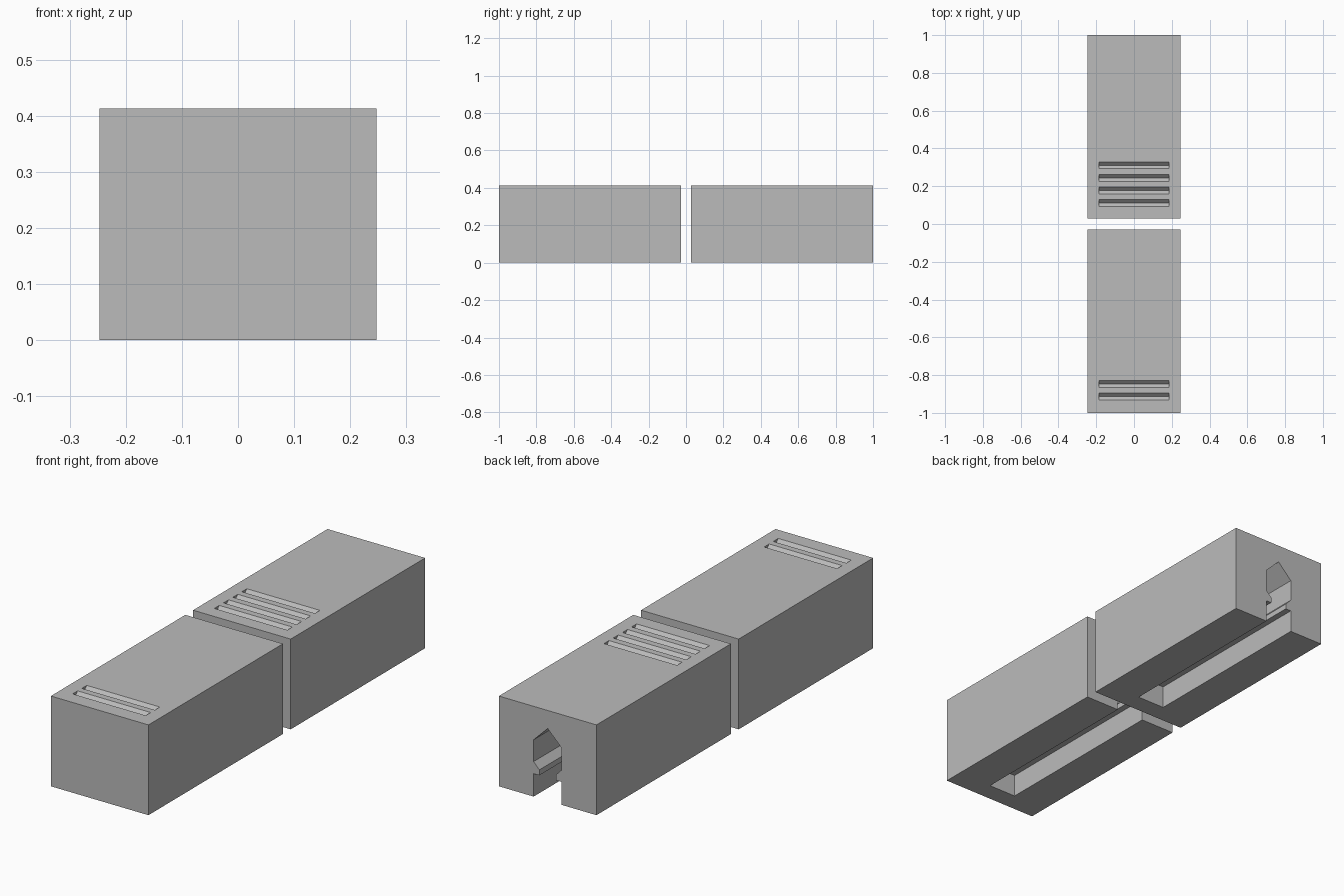
import bpy, bmesh

if "Cube" in bpy.data.objects:
    bpy.data.objects.remove(bpy.data.objects["Cube"])

W, H, GAP = 0.247, 0.413, 0.028      # half width, height, half gap between blocks
LENGTH = 1.0 - GAP

grey = bpy.data.materials.new("plain grey")
grey.diffuse_color = (0.5, 0.5, 0.5, 1)
grey.use_nodes = True
grey.node_tree.nodes["Principled BSDF"].inputs["Base Color"].default_value = grey.diffuse_color


def add_object(name, bm):
    bmesh.ops.recalc_face_normals(bm, faces=bm.faces)
    me = bpy.data.meshes.new(name)
    bm.to_mesh(me)
    bm.free()
    me.materials.append(grey)
    ob = bpy.data.objects.new(name, me)
    bpy.context.collection.objects.link(ob)
    return ob


def prism(bm, points, vector):
    """Closed solid: a planar outline pushed along a vector."""
    face = bm.faces.new([bm.verts.new(p) for p in points])
    out = bmesh.ops.extrude_face_region(bm, geom=[face], use_keep_orig=True)
    verts = [v for v in out["geom"] if isinstance(v, bmesh.types.BMVert)]
    bmesh.ops.translate(bm, verts=verts, vec=vector)


# Right half of the rail channel section: walls, retaining lip, pitched roof
half = [(0.071, -0.05), (0.071, 0.105), (0.042, 0.105), (0.042, 0.13),
        (0.071, 0.16), (0.071, 0.26)]
channel = half + [(0, 0.33)] + [(-x, z) for x, z in reversed(half)]


def block(name, y0, grooves):
    bm = bmesh.new()
    prism(bm, [(-W, y0, 0), (W, y0, 0), (W, y0, H), (-W, y0, H)], (0, LENGTH, 0))
    body = add_object(name, bm)

    # Channel open underneath and at the back end, V grooves across the top
    bm = bmesh.new()
    prism(bm, [(x, y0 + 0.089, z) for x, z in channel], (0, LENGTH, 0))
    for y in grooves:
        prism(bm, [(-0.185, y - 0.036, H + 0.018), (-0.185, y, H - 0.018),
                   (-0.185, y + 0.036, H + 0.018)], (0.37, 0, 0))
    cutter = add_object(name + "_cutter", bm)
    cutter.hide_render = True

    mod = body.modifiers.new("cut", "BOOLEAN")
    mod.operation, mod.solver, mod.object = "DIFFERENCE", "EXACT", cutter
    bpy.context.view_layer.objects.active = body
    bpy.ops.object.modifier_apply(modifier=mod.name)
    bpy.data.objects.remove(cutter)


block("front_block", -1.0, [-0.913, -0.847])
block("back_block", GAP, [0.111 + 0.0665 * i for i in range(4)])
